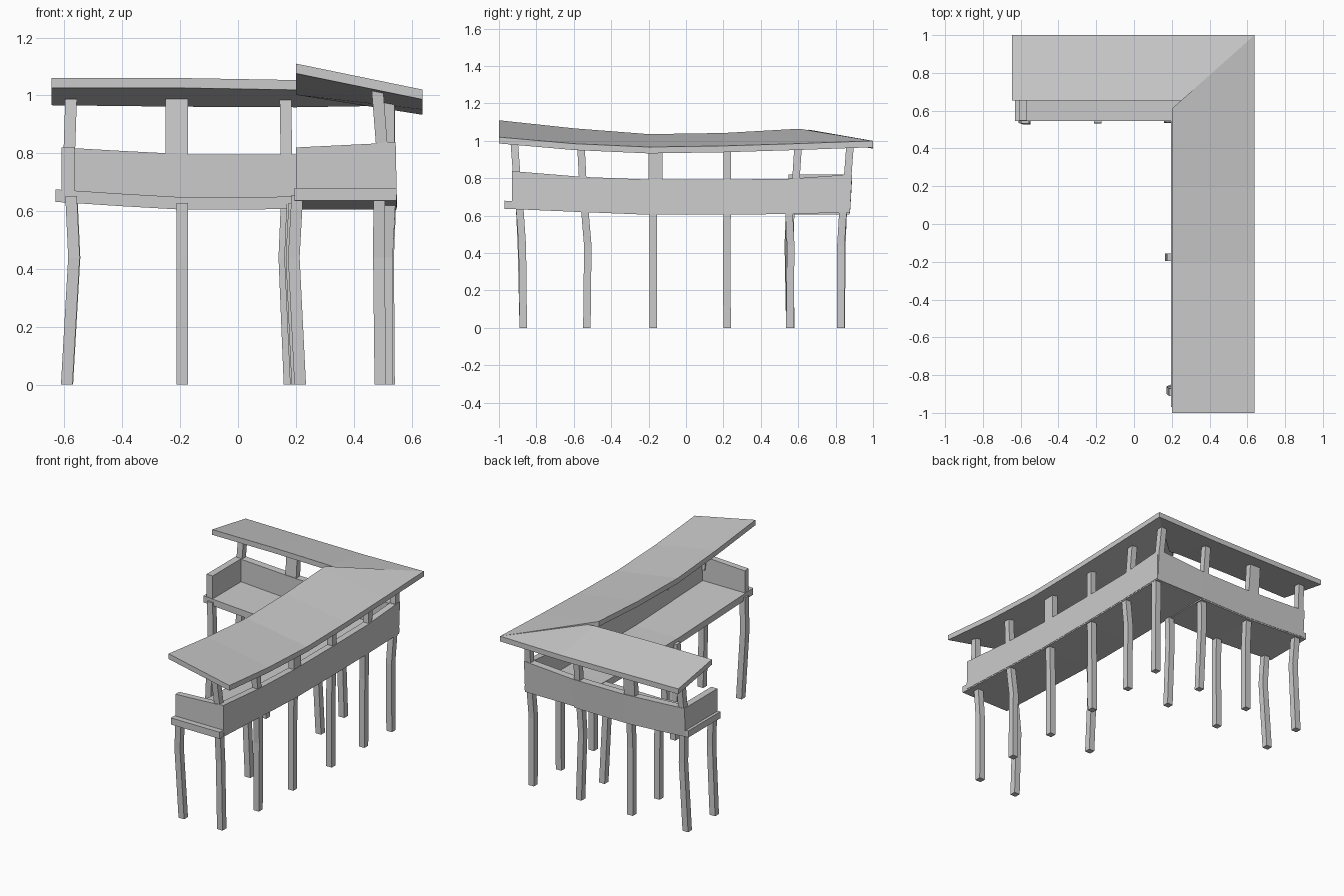
import bpy, bmesh

if "Cube" in bpy.data.objects:
    bpy.data.objects.remove(bpy.data.objects["Cube"])


def loft(name, rings):
    """Solid skin through a row of four-cornered rings, flat shaded."""
    bm = bmesh.new()
    vs = [[bm.verts.new(p) for p in r] for r in rings]
    for a, b in zip(vs, vs[1:]):
        for i in range(4):
            j = (i + 1) % 4
            bm.faces.new((a[i], a[j], b[j], b[i]))
    bm.faces.new(vs[0])
    bm.faces.new(vs[-1])
    bmesh.ops.recalc_face_normals(bm, faces=bm.faces)
    me = bpy.data.meshes.new(name)
    bm.to_mesh(me)
    bm.free()
    ob = bpy.data.objects.new(name, me)
    bpy.context.collection.objects.link(ob)
    return ob


def slab(a, b, drop):
    """Ring from an inner and an outer top point, thickened downwards."""
    return [a, b, (b[0], b[1], b[2] - drop), (a[0], a[1], a[2] - drop)]


def interp(table, t):
    for (t0, z0), (t1, z1) in zip(table, table[1:]):
        if t <= t1:
            break
    return z0 + (z1 - z0) * (t - t0) / (t1 - t0)


def post(name, pts, w=0.04):
    h = w / 2
    loft(name, [[(x - h, y - h, z), (x + h, y - h, z), (x + h, y + h, z), (x - h, y + h, z)]
                for x, y, z in pts])


# sagging heights along each wing: floor top, and roof (inner, outer)
FLOOR_A = [(-.97, .68), (-.55, .662), (-.2, .648), (.2, .648), (.545, .652), (.875, .66)]
FLOOR_B = [(-.63, .675), (-.4, .66), (-.19, .648), (.195, .65)]
ROOF_A = [(-1, 1.11, 1.02), (-.6, 1.067, .985), (-.2, 1.036, .967), (.2, 1.042, .973), (.59, 1.064, .985)]
ROOF_B = [(-.645, 1.06, 1.0), (-.2, 1.06, .995), (.2, 1.053, .993)]
T = .034

# roofs, mitred at the corner
loft("side_roof", [slab((.2, y, a), (.638, y, b), T) for y, a, b in ROOF_A]
     + [slab((.2, .61, 1.064), (.638, 1, 1.0), T)])
loft("back_roof", [slab((x, .655, a), (x, 1, b), T) for x, a, b in ROOF_B]
     + [slab((.27, .655, 1.045), (.638, 1, 1.0), T)])

# floors
loft("side_floor", [slab((.195, y, z), (.547, y, z), .043) for y, z in FLOOR_A])
loft("back_floor", [slab((x, .545, z), (x, .875, z), .043) for x, z in FLOOR_B])

# outer parapets, leaning slightly outwards
ys = [-.93, -.55, -.2, .2, .545, .875]
rings = []
for y in ys:
    z = interp(FLOOR_A, y)
    t, b = z + .145 + .015 * (y > .8 or y < -.8), z - .035
    rings.append([(.503, y, t), (.545, y, t), (.549, y, b), (.503, y, b)])
loft("side_parapet", rings)
rings = []
for x, t in [(-.61, .82), (-.4, .808), (-.165, .796), (.195, .796), (.545, .82)]:
    b = interp(FLOOR_B, x) - .035 if x < .19 else .616
    rings.append([(x, .84, t), (x, .888, t), (x, .877, b), (x, .84, b)])
loft("back_parapet", rings)

# end parapets
loft("side_end_parapet", [slab((x, -.93, t), (x, -.89, t), .165) for x, t in [(.2, .82), (.503, .835)]])
loft("back_end_parapet", [slab((-.61, y, .82), (-.566, y, .82), .165) for y in (.548, .84)])

# upper posts carrying the roof (base and top offset give the lean)
A_IN = [(y, a) for y, a, b in ROOF_A]
A_OUT = [(y, b) for y, a, b in ROOF_A]
for y, x0, x1, dy in [(-.9, .503, .482, -.02), (-.55, .522, .52, -.012), (-.18, .522, .522, 0),
                      (-.145, .522, .522, 0), (.22, .522, .522, 0), (.585, .522, .515, .015)]:
    a, b = interp(A_IN, y), interp(A_OUT, y)
    top = a + (b - a) * (x1 - .2) / .438 - .025
    post("side_upper_post", [(x0, y, .75), (x1, y + dy, top)])
for x, dx in [(-.585, .008), (-.23, 0), (-.192, 0), (.168, -.004), (.525, -.012)]:
    post("back_upper_post", [(x, .86, .75), (x + dx, .878, .988)])

# bent lower posts: x, y at ground, bend offset, top offset
LOWER = [
    (.492, -.87, -.005, -.005, -.004, -.02), (.515, -.53, 0, .005, .01, -.012),
    (.515, -.175, 0, 0, .005, 0), (.515, .22, 0, -.003, .005, 0),
    (.515, .555, 0, .005, .01, -.005), (.522, .828, -.003, 0, .005, .012),
    (.215, -.87, -.022, -.01, -.01, -.02), (.205, -.175, -.02, 0, -.01, 0),
    (.2, .56, -.02, -.005, -.012, 0), (.178, .83, -.018, .003, -.01, .01),
    (-.192, .83, 0, 0, 0, .01), (-.59, .83, .025, .003, .015, .012),
    (-.192, .555, 0, -.003, 0, 0), (-.592, .555, .025, -.008, .015, -.002)]
for x, y, bx, by, tx, ty in LOWER:
    top = interp(FLOOR_A, y) if x > .19 else interp(FLOOR_B, x)
    post("lower_post", [(x, y, 0), (x + bx, y + by, .44), (x + tx, y + ty, top - .02)])
